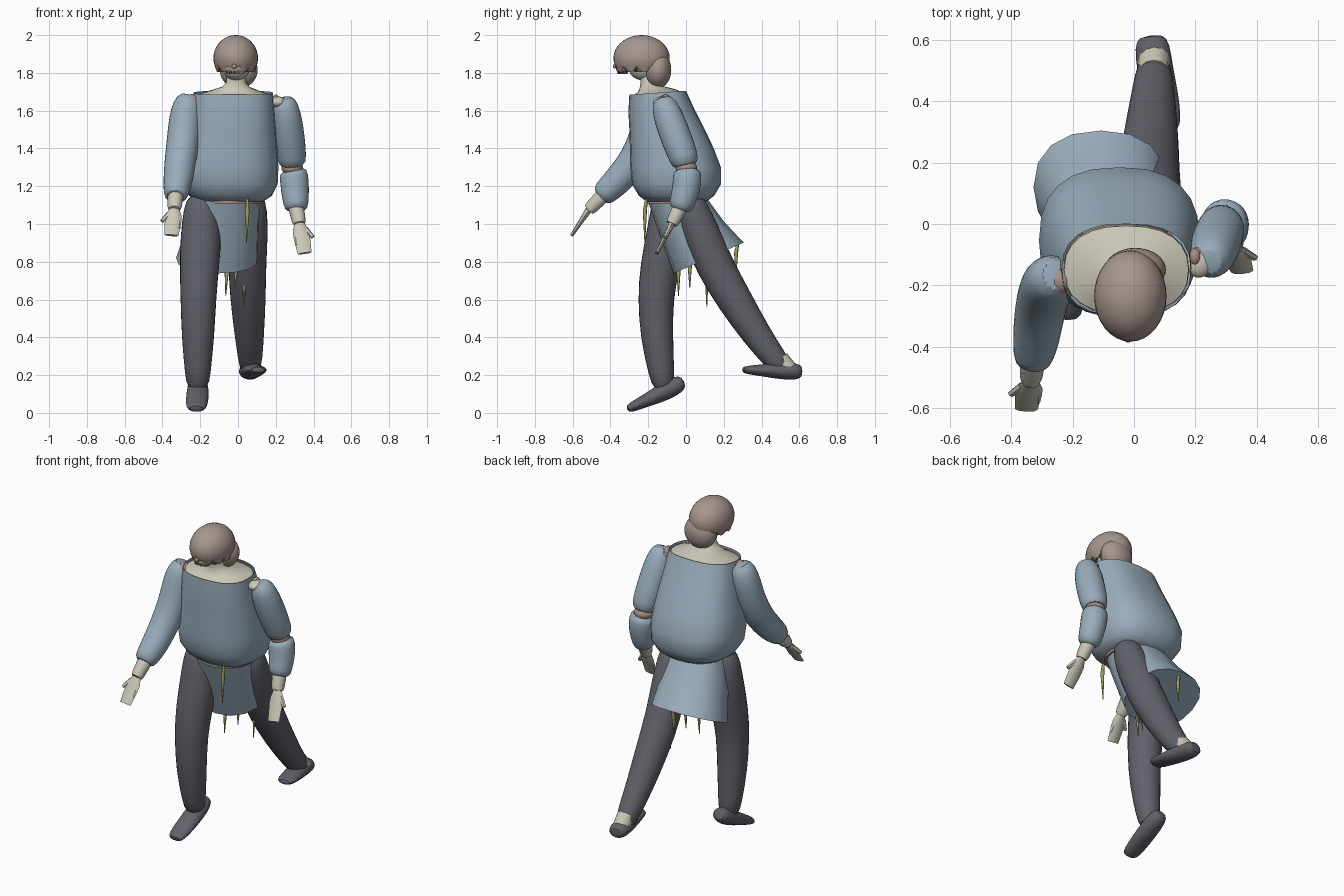
import bpy, bmesh
from math import sin, cos, pi, copysign
from mathutils import Vector

cube = bpy.data.objects.get("Cube")
if cube:
    bpy.data.objects.remove(cube)


def material(name, r, g, b):
    m = bpy.data.materials.new(name)
    m.use_nodes = True
    m.diffuse_color = (r, g, b, 1)
    m.node_tree.nodes["Principled BSDF"].inputs["Base Color"].default_value = (r, g, b, 1)
    return m


BLUE = material("blue cloth", .32, .42, .50)
GREY = material("dark grey cloth", .12, .12, .145)
BROWN = material("brown hair", .39, .305, .275)
CREAM = material("cream skin", .60, .58, .48)
PINK = material("brownish lining", .39, .28, .24)
GREEN = material("olive cord", .34, .34, .13)


def finish(name, bm, mat, subsurf=0, angle=0.9):
    bmesh.ops.recalc_face_normals(bm, faces=bm.faces)
    me = bpy.data.meshes.new(name)
    bm.to_mesh(me)
    bm.free()
    me.materials.append(mat)
    ob = bpy.data.objects.new(name, me)
    bpy.context.collection.objects.link(ob)
    bpy.ops.object.select_all(action='DESELECT')
    ob.select_set(True)
    bpy.context.view_layer.objects.active = ob
    bpy.ops.object.shade_smooth_by_angle(angle=angle)
    if subsurf:
        mod = ob.modifiers.new("Smooth", 'SUBSURF')
        mod.levels = mod.render_levels = subsurf
    return ob


def skin_rings(name, rings, mat, caps=(True, True), subsurf=0):
    """Bridge a list of rings of points, with optional end caps."""
    bm = bmesh.new()
    rows = [[bm.verts.new(p) for p in ring] for ring in rings]
    n = len(rows[0])
    for a, b in zip(rows, rows[1:]):
        for i in range(n):
            j = (i + 1) % n
            bm.faces.new((a[i], a[j], b[j], b[i]))
    if caps[0]:
        bm.faces.new(rows[0])
    if caps[1]:
        bm.faces.new(rows[-1])
    return finish(name, bm, mat, subsurf)


def tube(name, path, mat, sides=14, subsurf=1):
    """Limb through (x, y, z, half width, half depth) stations."""
    pts = [Vector(p[:3]) for p in path]
    rings = []
    for i, p in enumerate(path):
        t = (pts[min(i + 1, len(pts) - 1)] - pts[max(i - 1, 0)]).normalized()
        side = Vector((1, 0, 0))
        side = (side - t * side.dot(t)).normalized()
        up = t.cross(side)
        w, d = p[3], p[-1]
        rings.append([pts[i] + side * w * cos(2 * pi * k / sides)
                      + up * d * sin(2 * pi * k / sides) for k in range(sides)])
    return skin_rings(name, rings, mat, subsurf=subsurf)


def stack(name, rows, mat, caps, power=1.0, sides=24):
    """Garment from (z, centre x, centre y, half x, half y, tilt) rows."""
    def soft(v):
        return copysign(abs(v) ** power, v)
    rings = []
    for z, cx, cy, rx, ry, tilt in rows:
        ring = []
        for k in range(sides):
            a = 2 * pi * k / sides
            dy = ry * soft(sin(a))
            ring.append((cx + rx * soft(cos(a)), cy + dy, z + tilt * dy))
        rings.append(ring)
    return skin_rings(name, rings, mat, caps)


def ball(name, centre, size, mat, floor=None):
    """Ellipsoid, optionally flattened below with a ragged edge."""
    bm = bmesh.new()
    bmesh.ops.create_uvsphere(bm, u_segments=32, v_segments=18, radius=1)
    for i, v in enumerate(bm.verts):
        v.co = Vector(centre) + Vector([c * s for c, s in zip(v.co, size)])
        if floor and v.co.z < floor:
            v.co.z = floor + (.016 if i % 3 == 0 else -.012)
    return finish(name, bm, mat)


# Tunic body and skirt
stack("tunic_body", [
    (1.695, -.025, -.15, .21, .15, .07),
    (1.60, -.03, -.13, .222, .175, .04),
    (1.50, -.035, -.10, .235, .20, 0),
    (1.40, -.042, -.075, .25, .222, 0),
    (1.30, -.048, -.055, .262, .24, 0),
    (1.21, -.045, -.05, .255, .235, 0),
    (1.15, -.04, -.05, .22, .20, 0),
    (1.12, -.035, -.05, .17, .16, 0)], BLUE, (False, True), power=.8)
stack("tunic_skirt", [
    (1.13, -.058, -.045, .175, .16, 0),
    (.98, -.08, .03, .195, .17, .2),
    (.82, -.108, .12, .22, .185, .44)], BLUE, (False, True), power=.87, sides=16)
stack("belt", [
    (1.125, -.045, -.05, .172, .166, 0),
    (1.105, -.045, -.05, .17, .164, 0)], PINK, (True, True))

# Shoulders and neck filling the collar
stack("shoulders_and_neck", [
    (1.64, -.025, -.148, .205, .147, .07),
    (1.682, -.025, -.15, .203, .144, .07),
    (1.705, -.02, -.155, .13, .10, .08),
    (1.725, -.012, -.18, .075, .065, .05),
    (1.75, -.01, -.195, .052, .045, 0),
    (1.83, -.01, -.21, .05, .045, 0)], CREAM, (True, True), power=.85)

# Head
ball("face", (-.01, -.225, 1.83), (.072, .08, .07), CREAM)
ball("hair_cap", (-.012, -.235, 1.878), (.118, .149, .122), BROWN, floor=1.818)
ball("hair_back", (.004, -.149, 1.815), (.1, .071, .097), BROWN)
ball("fringe", (-.014, -.335, 1.822), (.06, .035, .028), BROWN, floor=1.805)
ball("forehead_bead", (-.02, -.377, 1.835), (.012, .01, .012), BROWN)

# Sleeves
tube("right_sleeve", [
    (-.25, -.165, 1.685, .055), (-.268, -.175, 1.635, .08), (-.28, -.19, 1.56, .088),
    (-.29, -.22, 1.44, .09), (-.308, -.28, 1.32, .085), (-.318, -.37, 1.22, .08),
    (-.328, -.43, 1.165, .068), (-.33, -.455, 1.14, .058)], BLUE)
tube("left_upper_sleeve", [
    (.245, -.125, 1.675, .045), (.25, -.115, 1.63, .07), (.258, -.09, 1.56, .083),
    (.272, -.05, 1.45, .085), (.285, -.01, 1.35, .08), (.288, 0, 1.3, .07)], BLUE)
tube("left_lower_sleeve", [
    (.288, .005, 1.29, .07), (.296, .008, 1.26, .079), (.302, .002, 1.18, .077),
    (.307, -.025, 1.1, .068), (.308, -.035, 1.07, .057)], BLUE)
ball("left_elbow", (.287, .002, 1.297), (.057, .057, .04), PINK)
ball("left_shoulder", (.212, -.125, 1.645), (.042, .05, .03), CREAM)
ball("left_armhole", (.2, -.108, 1.655), (.02, .03, .03), PINK)
ball("right_shoulder", (-.243, -.185, 1.65), (.042, .045, .038), PINK)


# Hands: wrist, flat mitten-like palm with a blunt tip, and a thumb
def hand(side, wrist, palm, tip, outward):
    w, p, t = Vector(wrist), Vector(palm), Vector(tip)
    mid = p.lerp(t, .45)
    x = Vector((outward, 0, 0))
    tube(side + "_wrist", [(*w, .042), (*w.lerp(p, .8), .037), (*p, .031)],
         CREAM, 10, 0)
    tube(side + "_palm", [(*p, .028, .018), (*p.lerp(mid, .5), .042, .016),
                          (*mid, .044, .013), (*t, .037, .009)], CREAM, 8, 0)
    outer = mid.lerp(t, .5) - x * .03
    tube(side + "_little_finger", [(*(mid - x * .026), .014, .011), (*outer, .013, .009)],
         CREAM, 6, 0)
    tube(side + "_thumb", [(*(p.lerp(mid, .35) + x * .026), .016, .013),
                           (*(mid + x * .058), .012, .01)], CREAM, 6, 0)


hand("right", (-.33, -.44, 1.15), (-.337, -.515, 1.075), (-.352, -.605, .94), -1)
hand("left", (.307, -.03, 1.09), (.325, -.075, 1.0), (.353, -.155, .845), 1)

# Trouser legs
tube("right_leg", [
    (-.195, -.09, 1.16, .07), (-.195, -.095, 1.08, .096), (-.195, -.10, .94, .113),
    (-.205, -.14, .77, .107), (-.21, -.162, .6, .097), (-.212, -.155, .4, .089),
    (-.213, -.13, .21, .07), (-.213, -.115, .12, .058)], GREY)
tube("left_leg", [
    (.07, .01, 1.16, .068), (.068, .03, 1.08, .09), (.058, .08, .95, .104),
    (.048, .15, .78, .104), (.053, .255, .6, .097), (.06, .375, .41, .08),
    (.065, .475, .28, .066), (.065, .525, .22, .054)], GREY)

# Ankle and shoes
tube("left_ankle", [(.065, .495, .285, .05), (.065, .54, .225, .052)], CREAM, 12, 0)
tube("right_shoe", [
    (-.212, -.01, .168, .035, .028), (-.212, -.04, .153, .054, .05),
    (-.213, -.11, .115, .06, .052), (-.216, -.20, .07, .062, .037),
    (-.22, -.28, .034, .057, .028), (-.22, -.313, .018, .04, .02)], GREY)
tube("left_shoe", [
    (.055, .617, .217, .04, .03), (.059, .585, .219, .06, .046),
    (.068, .51, .222, .06, .047), (.085, .42, .225, .062, .035),
    (.1, .34, .227, .056, .025), (.107, .295, .228, .042, .016)], GREY)

# Hanging cords that taper to a point
for i, (x, y, top, bottom) in enumerate([
        (.05, -.218, 1.14, .9), (-.06, -.04, .8, .62), (-.01, .02, .82, .66),
        (.035, .11, .82, .56), (-.1, .265, .9, .73)]):
    tube(f"hanging_cord_{i + 1}", [(x, y + .01, top, .007), (x, y, top * .7 + bottom * .3, .011),
                                   (x - .005, y, bottom, .002)], GREEN, 8, 0)
